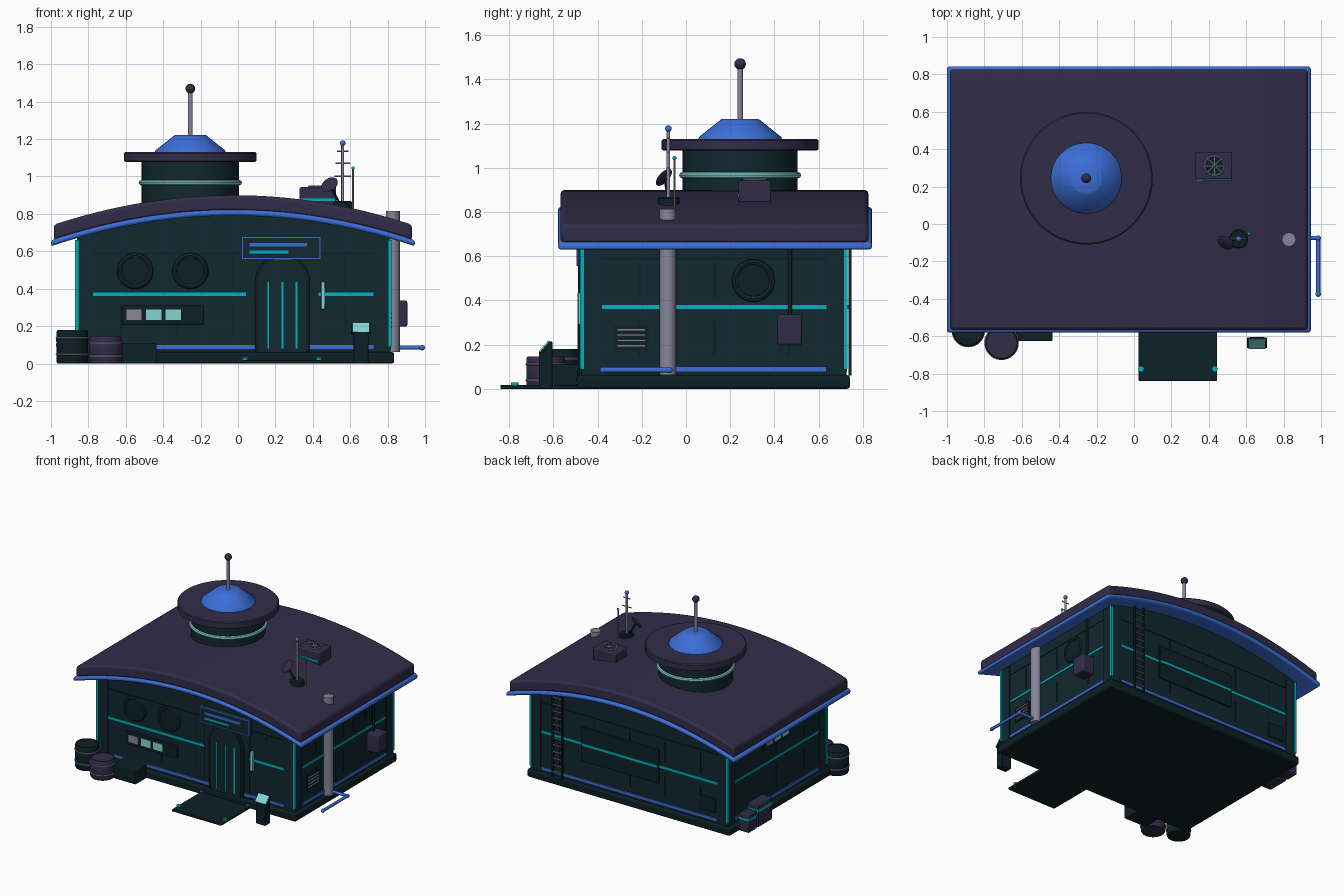
import bpy, bmesh, math
from mathutils import Vector

if "Cube" in bpy.data.objects:
    bpy.data.objects.remove(bpy.data.objects["Cube"])


def mat(name, r, g, b):
    m = bpy.data.materials.new(name)
    m.diffuse_color = (r, g, b, 1)
    m.use_nodes = True
    m.node_tree.nodes["Principled BSDF"].inputs["Base Color"].default_value = m.diffuse_color
    return m


WALL = mat("dark teal wall", 0.0055, 0.021, 0.029)
DARK = mat("deep teal detail", 0.004, 0.0145, 0.019)
ROOF = mat("dark purple", 0.031, 0.026, 0.066)
BLUE = mat("bright blue", 0.045, 0.156, 0.68)
CYAN = mat("cyan glow", 0.0, 0.45, 0.54)
PALE = mat("pale aqua", 0.23, 0.66, 0.66)
GREY = mat("metal grey", 0.24, 0.24, 0.33)


def finish(name, bm, m, bevel=0, seg=2):
    bmesh.ops.recalc_face_normals(bm, faces=bm.faces)
    me = bpy.data.meshes.new(name)
    bm.to_mesh(me)
    bm.free()
    me.materials.append(m)
    ob = bpy.data.objects.new(name, me)
    bpy.context.collection.objects.link(ob)
    if bevel:
        mod = ob.modifiers.new("bevel", "BEVEL")
        mod.width, mod.segments, mod.limit_method = bevel, seg, "ANGLE"
        mod.angle_limit = math.radians(40)
    return ob


def box(name, x0, x1, y0, y1, z0, z1, m, bevel=0):
    bm = bmesh.new()
    bmesh.ops.create_cube(bm, size=1)
    for v in bm.verts:
        v.co = ((x0 + x1) / 2 + v.co.x * (x1 - x0), (y0 + y1) / 2 + v.co.y * (y1 - y0),
                (z0 + z1) / 2 + v.co.z * (z1 - z0))
    return finish(name, bm, m, bevel)


def prism(name, pts, y0, y1, m, bevel=0, axis="y"):
    # outline in (x, z) pushed along y, or in (y, z) pushed along x
    bm = bmesh.new()
    put = (lambda p, d: (p[0], d, p[1])) if axis == "y" else (lambda p, d: (d, p[0], p[1]))
    a = [bm.verts.new(put(p, y0)) for p in pts]
    b = [bm.verts.new(put(p, y1)) for p in pts]
    bm.faces.new(a)
    bm.faces.new(b)
    for i in range(len(pts)):
        j = (i + 1) % len(pts)
        bm.faces.new((a[i], a[j], b[j], b[i]))
    return finish(name, bm, m, bevel)


def lathe(name, prof, origin, m, axis=(0, 0, 1), seg=40):
    # closed turned shape; profile is (radius, height)
    bm = bmesh.new()
    q = Vector((0, 0, 1)).rotation_difference(Vector(axis))
    rings = [[bm.verts.new(q @ Vector((r * math.cos(t), r * math.sin(t), h)) + Vector(origin))
              for t in (2 * math.pi * k / seg for k in range(seg))] for r, h in prof]
    for a, b in zip(rings, rings[1:]):
        for k in range(seg):
            n = (k + 1) % seg
            bm.faces.new((a[k], a[n], b[n], b[k]))
    bm.faces.new(rings[0])
    bm.faces.new(rings[-1])
    return finish(name, bm, m)


def rod(name, p, q, r, m, seg=14):
    d = Vector(q) - Vector(p)
    return lathe(name, [(r, 0), (r, d.length)], p, m, d.normalized(), seg)


def ring(name, R, r, c, m, axis=(0, 0, 1), seg=40):
    bm = bmesh.new()
    q = Vector((0, 0, 1)).rotation_difference(Vector(axis))
    rows = []
    for k in range(seg):
        t = 2 * math.pi * k / seg
        rows.append([bm.verts.new(q @ Vector(((R + r * math.cos(u)) * math.cos(t), (R + r * math.cos(u)) * math.sin(t),
                     r * math.sin(u))) + Vector(c)) for u in (2 * math.pi * i / 8 for i in range(8))])
    for k in range(seg):
        a, b = rows[k], rows[(k + 1) % seg]
        for i in range(8):
            bm.faces.new((a[i], b[i], b[(i + 1) % 8], a[(i + 1) % 8]))
    return finish(name, bm, m)


def ball(name, c, r, m, scale=(1, 1, 1), axis=(0, 0, 1)):
    bm = bmesh.new()
    bmesh.ops.create_uvsphere(bm, u_segments=20, v_segments=12, radius=r)
    q = Vector((0, 0, 1)).rotation_difference(Vector(axis))
    for v in bm.verts:
        v.co = q @ Vector([a * b for a, b in zip(v.co, scale)]) + Vector(c)
    return finish(name, bm, m)


X0, X1, Y0, Y1, XC = -0.86, 0.81, -0.468, 0.72, -0.0275


def plate(name, side, u0, u1, z0, z1, d, m, bevel=0):
    # slab standing d proud of one wall; u runs along x or y
    e = 0.01
    if side == "front": return box(name, u0, u1, Y0 - d, Y0 + e, z0, z1, m, bevel)
    if side == "back": return box(name, u0, u1, Y1 - e, Y1 + d, z0, z1, m, bevel)
    if side == "right": return box(name, X1 - e, X1 + d, u0, u1, z0, z1, m, bevel)
    return box(name, X0 - d, X0 + e, u0, u1, z0, z1, m, bevel)


def arc(a, b, top, n=32):
    return [(x, top - 0.172 * (x - XC) ** 2) for x in (a + (b - a) * i / n for i in range(n + 1))]


# base slab, arched wall body, arched roof with blue underside trim
box("base_slab", -0.89, 0.835, -0.495, 0.742, 0, 0.062, DARK, 0.012)
prism("wall_body", [(X0, 0.05)] + arc(X0, X1, 0.80) + [(X1, 0.05)], Y0, Y1, WALL)
rx0, rx1 = -0.985, 0.93
prism("roof_trim", arc(-1.0, 0.945, 0.79) + arc(-1.0, 0.945, 0.822)[::-1], -0.58, 0.842, BLUE, 0.012)
prism("roof_shell", arc(rx0, rx1, 0.815) + arc(rx0, rx1, 0.90)[::-1], -0.567, 0.825, ROOF, 0.016)

# corner posts with cyan edge strips
for sx, x in ((-1, X0), (1, X1)):
    for sy, y in ((-1, Y0), (1, Y1)):
        xa, xb = sorted((x + sx * 0.006, x - sx * 0.08))
        ya, yb = sorted((y + sy * 0.006, y - sy * 0.08))
        box("corner_post", xa, xb, ya, yb, 0.05, 0.66, WALL)
        xa, xb = sorted((x + sx * 0.012, x - sx * 0.006))
        ya, yb = sorted((y + sy * 0.012, y - sy * 0.006))
        box("corner_light", xa, xb, ya, yb, 0.09, 0.66, CYAN)

# wall bands, glow lines, skirting and panel seams
for side, a, b in (("front", -0.775, 0.725), ("back", -0.775, 0.725), ("right", -0.38, 0.635), ("left", -0.38, 0.635)):
    if side == "front":
        plate("glow_line", side, a, 0.045, 0.362, 0.38, 0.006, CYAN)
        plate("glow_line", side, 0.43, b, 0.362, 0.38, 0.006, CYAN)
    else:
        plate("glow_line", side, a, b, 0.362, 0.38, 0.006, CYAN)
    plate("skirting", side, a, b, 0.077, 0.1, 0.008, BLUE)
    plate("upper_seam", side, a, b, 0.586, 0.594, 0.004, DARK)
    n = 5 if b - a > 1.2 else 3
    for i in range(n):
        u = a + (b - a) * (i + 0.5) / n
        plate("panel_seam", side, u - 0.005, u + 0.005, 0.15, 0.31, 0.004, DARK)
        plate("panel_seam", side, u - 0.005, u + 0.005, 0.41, 0.57, 0.004, DARK)

# portholes
for c, ax in (((-0.55, Y0, 0.495), (0, -1, 0)), ((-0.255, Y0, 0.495), (0, -1, 0)), ((X1, 0.305, 0.49), (1, 0, 0))):
    ring("porthole_rim", 0.083, 0.014, c, WALL, ax)
    lathe("porthole_glass", [(0.075, -0.01), (0.075, 0.006)], c, DARK, ax)

# window strips on the front and left walls
plate("front_window_frame", "front", -0.62, -0.185, 0.208, 0.31, 0.008, DARK, 0.004)
plate("left_window_frame", "left", -0.04, 0.30, 0.48, 0.585, 0.008, DARK, 0.004)
for i in range(3):
    u = -0.597 + i * 0.105
    plate("front_pane", "front", u, u + 0.082, 0.232, 0.288, 0.012, PALE if i else GREY)
    u = 0.185 - i * 0.095
    plate("left_pane", "left", u, u + 0.075, 0.505, 0.56, 0.012, PALE if i else GREY)

# arched door with frame and glowing lines
plate("door_frame", "front", 0.043, 0.43, 0.02, 0.56, 0.008, WALL)


def arch(x0, x1, z0, top):
    r, c = (x1 - x0) / 2, (x0 + x1) / 2
    return [(x0, z0)] + [(c - r * math.cos(math.pi * i / 20), top - r + r * math.sin(math.pi * i / 20))
                         for i in range(21)] + [(x1, z0)]


prism("door_arch", arch(0.092, 0.383, 0.03, 0.585), -0.484, -0.46, DARK, 0.004)
prism("door_leaf", arch(0.112, 0.363, 0.03, 0.565), -0.488, -0.46, WALL)
for x in (0.162, 0.237, 0.312):
    box("door_light", x - 0.005, x + 0.005, -0.492, -0.48, 0.08, 0.435, CYAN)
plate("door_lamp", "front", 0.443, 0.466, 0.29, 0.437, 0.02, PALE, 0.004)

# sign board with frame and plain bars
plate("sign_board", "front", 0.02, 0.445, 0.555, 0.68, 0.022, WALL)
for a, b, c, d in ((0.02, 0.445, 0.672, 0.68), (0.02, 0.445, 0.555, 0.563), (0.02, 0.028, 0.555, 0.68), (0.437, 0.445, 0.555, 0.68)):
    plate("sign_border", "front", a, b, c, d, 0.028, BLUE)
plate("sign_bar_long", "front", 0.062, 0.37, 0.625, 0.645, 0.028, BLUE)
plate("sign_bar_short", "front", 0.062, 0.27, 0.588, 0.603, 0.028, CYAN)

# entry ramp
box("ramp", 0.025, 0.445, -0.84, -0.48, 0, 0.018, DARK, 0.004)
for x in (0.038, 0.432):
    lathe("ramp_light", [(0.016, 0), (0.016, 0.012)], (x, -0.775, 0.016), CYAN, seg=16)
    box("ramp_edge_light", x - 0.012, x + 0.012, -0.5, -0.49, 0.022, 0.032, CYAN)

# console post with tilted screen
prism("console_post", [(-0.665, 0), (-0.605, 0), (-0.605, 0.215), (-0.62, 0.215), (-0.665, 0.17)], 0.617, 0.697, DARK, 0.004, "x")
prism("console_head", [(-0.662, 0.165), (-0.618, 0.215), (-0.606, 0.208), (-0.65, 0.155)], 0.603, 0.712, DARK, 0, "x")
prism("console_screen", [(-0.667, 0.169), (-0.623, 0.219), (-0.618, 0.215), (-0.662, 0.165)], 0.612, 0.703, PALE, 0, "x")

# barrels and low bench on the front left
for x, y, r, h, m in ((-0.886, -0.57, 0.084, 0.18, DARK), (-0.708, -0.635, 0.087, 0.147, ROOF)):
    lathe("barrel", [(r * 0.94, 0), (r, 0.01), (r, h - 0.01), (r * 0.94, h), (r * 0.85, h), (r * 0.85, h - 0.006)], (x, y, 0), m)
    for f in (0.27, 0.76):
        ring("barrel_hoop", r, 0.005, (x, y, h * f), GREY)
box("low_bench", -0.63, -0.435, -0.625, -0.49, 0, 0.11, DARK, 0.006)

# crates on the left side
for y0, y1, h in ((0.52, 0.62, 0.135), (0.335, 0.505, 0.172)):
    box("crate", -0.968, -0.882, y0, y1, 0, h, ROOF, 0.006)
    box("crate_band", -0.972, -0.88, y0 - 0.003, y1 + 0.003, h * 0.68, h * 0.8, CYAN)

# right side: pipe, blue rail, vent, meter box
rod("vent_pipe", (0.828, -0.083, 0.062), (0.828, -0.083, 0.815), 0.037, GREY, 28)
rod("rail_stub", (0.82, -0.075, 0.085), (0.985, -0.075, 0.085), 0.011, BLUE)
rod("rail_bar", (0.985, -0.075, 0.085), (0.985, -0.375, 0.085), 0.011, BLUE)
for y in (-0.075, -0.375):
    ball("rail_knob", (0.985, y, 0.085), 0.0145, BLUE)
plate("louvre_back", "right", -0.325, -0.17, 0.175, 0.285, 0.006, DARK)
for i in range(4):
    plate("louvre", "right", -0.312, -0.183, 0.19 + i * 0.024, 0.2 + i * 0.024, 0.014, GREY)
box("meter_box", 0.80, 0.905, 0.413, 0.525, 0.197, 0.337, ROOF, 0.01)
rod("meter_cable", (0.825, 0.47, 0.33), (0.825, 0.47, 0.66), 0.009, DARK)

# back side: ladder, big panel and hatch
for x in (0.535, 0.615):
    box("ladder_rail", x - 0.006, x + 0.006, 0.735, 0.75, 0.06, 0.74, DARK)
for i in range(12):
    rod("ladder_rung", (0.535, 0.743, 0.1 + i * 0.052), (0.615, 0.743, 0.1 + i * 0.052), 0.006, GREY, 8)
plate("back_panel", "back", -0.28, 0.38, 0.24, 0.50, 0.012, DARK, 0.004)
plate("back_panel_glow", "back", -0.27, 0.37, 0.362, 0.38, 0.018, CYAN)
plate("back_hatch", "back", -0.76, -0.62, 0.14, 0.25, 0.01, DARK, 0.004)

# roof tower
tc = (-0.255, 0.245, 0)
lathe("tower_drum", [(0.26, 0.78), (0.26, 1.09)], tc, WALL, seg=56)
ring("tower_glow_ring", 0.262, 0.014, (tc[0], tc[1], 0.967), PALE, seg=56)
lathe("tower_cap", [(0.345, 1.078), (0.355, 1.084), (0.355, 1.124), (0.348, 1.13)], tc, ROOF, seg=56)
lathe("tower_cone", [(0.19, 1.128), (0.186, 1.14), (0.088, 1.218), (0.08, 1.222)], tc, BLUE, seg=32)
rod("tower_mast", (tc[0], tc[1], 1.21), (tc[0], tc[1], 1.46), 0.013, GREY)
ball("tower_ball", (tc[0], tc[1], 1.47), 0.026, ROOF)

# rooftop fan unit
box("fan_unit", 0.33, 0.525, 0.238, 0.385, 0.84, 0.943, ROOF, 0.008)
box("fan_unit_light", 0.335, 0.52, 0.232, 0.24, 0.868, 0.882, CYAN)
lathe("fan_well", [(0.055, 0), (0.055, 0.004)], (0.43, 0.312, 0.942), DARK, seg=28)
ring("fan_ring", 0.052, 0.005, (0.43, 0.312, 0.946), GREY, seg=28)
for k in range(4):
    t = math.pi * k / 4
    dx, dy = 0.05 * math.cos(t), 0.05 * math.sin(t)
    rod("fan_blade", (0.43 - dx, 0.312 - dy, 0.947), (0.43 + dx, 0.312 + dy, 0.947), 0.004, GREY, 6)

# antenna cluster and dish
lathe("antenna_base", [(0.05, 0.82), (0.05, 0.862), (0.044, 0.868)], (0.56, -0.08, 0), DARK, seg=24)
rod("antenna_mast", (0.56, -0.08, 0.86), (0.56, -0.08, 1.17), 0.008, GREY)
ball("antenna_tip", (0.56, -0.08, 1.178), 0.015, BLUE)
for z, w in ((1.0, 0.045), (1.07, 0.038), (1.135, 0.03)):
    rod("antenna_bar", (0.56 - w, -0.08, z), (0.56 + w, -0.08, z), 0.004, GREY, 8)
rod("thin_antenna", (0.615, -0.052, 0.82), (0.615, -0.052, 1.04), 0.005, GREY, 8)
ball("thin_antenna_tip", (0.615, -0.052, 1.045), 0.009, CYAN)
ball("dish", (0.49, -0.1, 0.957), 0.048, ROOF, (1, 1, 0.26), (-0.4, -0.65, 0.6))
rod("dish_arm", (0.495, -0.095, 0.95), (0.54, -0.08, 0.86), 0.007, DARK, 8)

# smooth round parts, keep hard edges
bpy.ops.object.select_all(action="SELECT")
bpy.context.view_layer.objects.active = bpy.data.objects["base_slab"]
bpy.ops.object.shade_smooth_by_angle(angle=math.radians(35))
